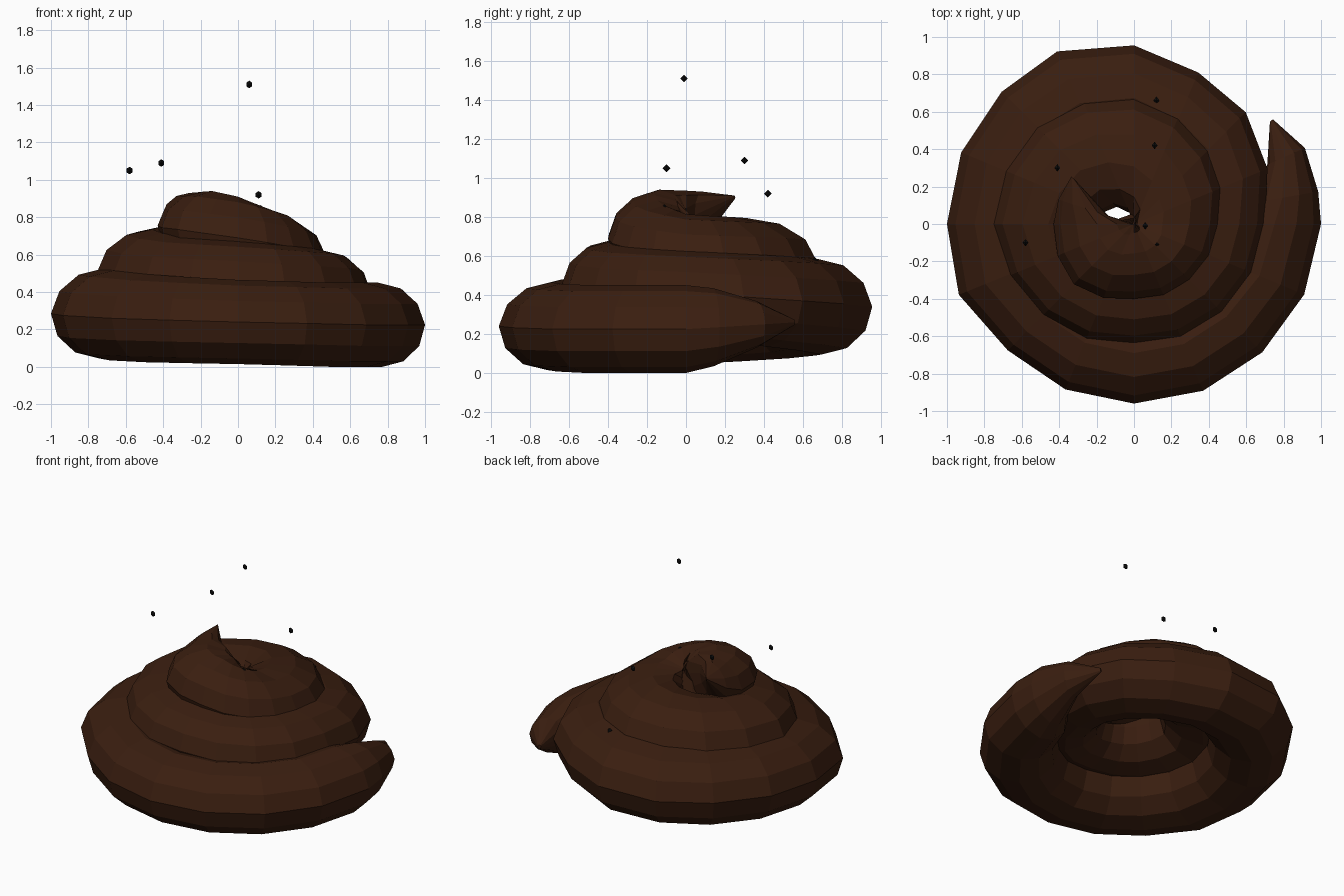
import bpy, bmesh
from math import radians, sin, cos, pi

if "Cube" in bpy.data.objects:
    bpy.data.objects.remove(bpy.data.objects["Cube"])


def material(name, rgb):
    m = bpy.data.materials.new(name)
    m.diffuse_color = (*rgb, 1)
    m.use_nodes = True
    m.node_tree.nodes["Principled BSDF"].inputs["Base Color"].default_value = m.diffuse_color
    return m


def finish(bm, name, mat):
    bmesh.ops.recalc_face_normals(bm, faces=bm.faces)
    me = bpy.data.meshes.new(name)
    bm.to_mesh(me)
    bm.free()
    me.materials.append(mat)
    ob = bpy.data.objects.new(name, me)
    bpy.context.collection.objects.link(ob)
    return ob


brown = material("brown", (0.042, 0.013, 0.005))
black = material("black", (0.004, 0.004, 0.004))

# Spiral stations: angle, outer radius, centre height, half width, half height
STATIONS = [
    (37, .93, .26, .01, .015), (24, 1.0, .25, .11, .12), (10, 1.0, .235, .18, .20),
    (0, 1.0, .225, .23, .225), (-45, .97, .225, .25, .225), (-90, .96, .24, .25, .225),
    (-135, .955, .26, .25, .235), (-158, 1.01, .275, .27, .24), (-180, 1.0, .285, .26, .24),
    (-225, 1.0, .315, .26, .24), (-246, 1.01, .33, .28, .24), (-270, .955, .34, .26, .245),
    (-293, .88, .355, .25, .24), (-315, .845, .37, .26, .235), (-360, .70, .41, .24, .215),
    (-405, .665, .43, .23, .215), (-450, .635, .46, .22, .21), (-495, .69, .48, .25, .215),
    (-540, .75, .515, .27, .22), (-585, .73, .55, .30, .22), (-630, .67, .575, .335, .22),
    (-675, .56, .59, .34, .215), (-720, .455, .605, .28, .21), (-765, .42, .64, .24, .22),
    (-810, .40, .69, .225, .22), (-855, .455, .735, .24, .205), (-900, .43, .755, .215, .18),
    (-918, .425, .81, .14, .12), (-937, .42, .90, .01, .01),
]

# Subdivide the long steps so each turn has about sixteen segments
path = []
for a, b in zip(STATIONS, STATIONS[1:]):
    path.append(a)
    if a[0] - b[0] > 30:
        path.append(tuple((p + q) / 2 for p, q in zip(a, b)))
path.append(STATIONS[-1])

# Coiled body: rounded section, top leaning inwards, swept along the spiral
SIDES = 12
bm = bmesh.new()
rings = []
for deg, outer, z, w, h in path:
    t = radians(deg)
    ring = []
    for i in range(SIDES):
        u = 2 * pi * i / SIDES
        r = outer - w + w * (cos(u) - .08 * max(0, sin(u)))
        ring.append(bm.verts.new((r * cos(t), r * sin(t), max(0, z + h * sin(u)))))
    rings.append(ring)
for a, b in zip(rings, rings[1:]):
    for i in range(SIDES):
        j = (i + 1) % SIDES
        bm.faces.new((a[i], a[j], b[j], b[i]))
bm.faces.new(rings[0])
bm.faces.new(rings[-1])
finish(bm, "coiled_body", brown)

# Flies: tiny six-sided double pyramids lying along y
FLIES = [(-.58, -.10, 1.05), (-.41, .30, 1.09), (.06, -.01, 1.51),
         (.11, .42, .92), (.12, -.11, .845), (.12, .66, .575)]
for n, (x, y, z) in enumerate(FLIES, 1):
    bm = bmesh.new()
    rim = [bm.verts.new((.018 * sin(k * pi / 3), 0, .02 * cos(k * pi / 3))) for k in range(6)]
    for side in (-.02, .02):
        tip = bm.verts.new((0, side, 0))
        for k in range(6):
            bm.faces.new((rim[k], rim[(k + 1) % 6], tip))
    finish(bm, f"fly_{n}", black).location = (x, y, z)
